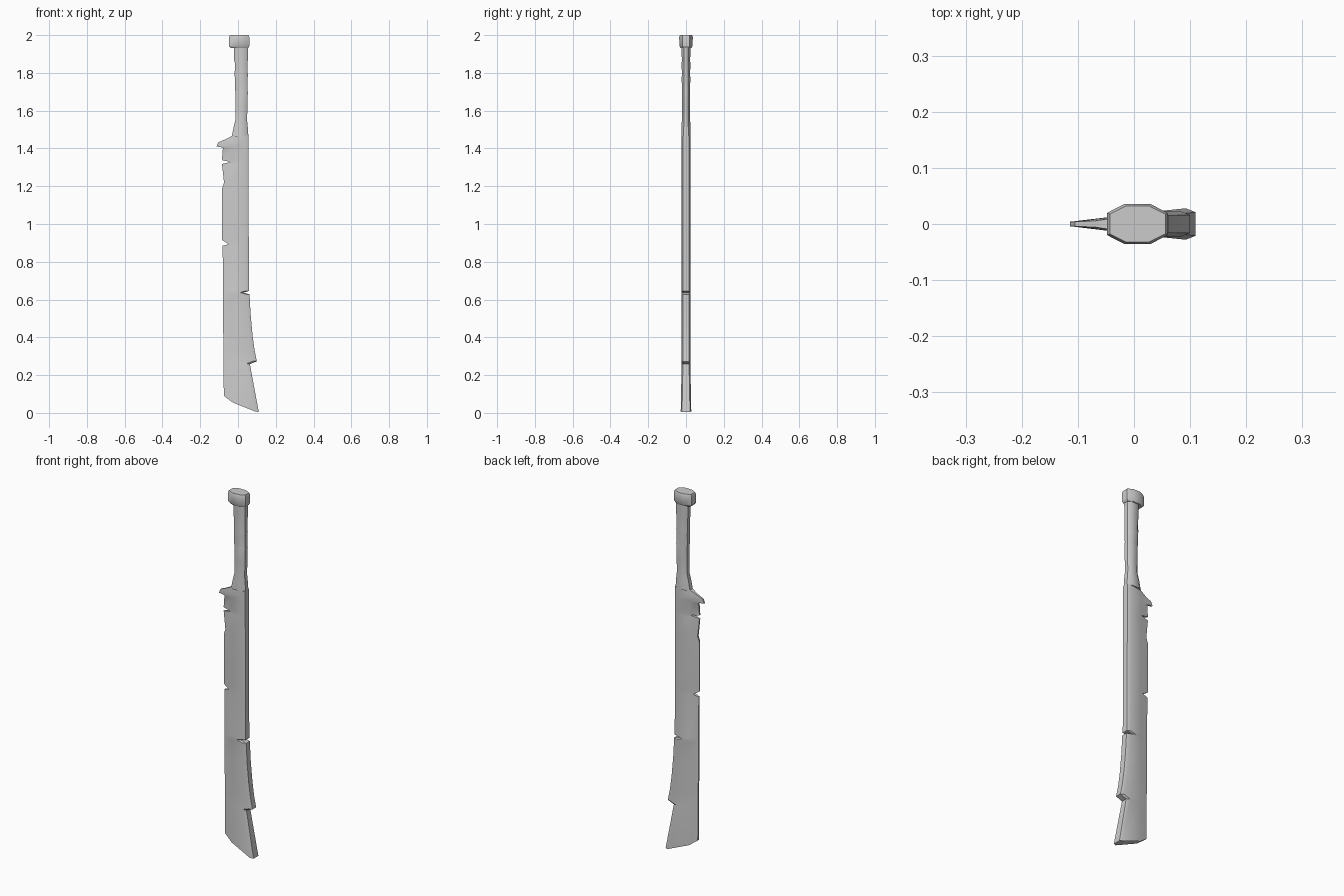
import bpy, bmesh, math

cube = bpy.data.objects.get("Cube")
if cube:
    bpy.data.objects.remove(cube, do_unlink=True)

grey = bpy.data.materials.new("plain grey")
grey.use_nodes = True
colour = (0.6, 0.6, 0.6, 1)
grey.diffuse_color = colour
grey.node_tree.nodes["Principled BSDF"].inputs["Base Color"].default_value = colour


def loft(name, rings, angle=30):
    """Skin a list of closed rings and cap both ends."""
    bm = bmesh.new()
    loops = [[bm.verts.new(p) for p in ring] for ring in rings]
    n = len(loops[0])
    for a, b in zip(loops, loops[1:]):
        for i in range(n):
            j = (i + 1) % n
            bm.faces.new((a[i], a[j], b[j], b[i]))
    bm.faces.new(loops[0][::-1])
    bm.faces.new(loops[-1])
    bmesh.ops.recalc_face_normals(bm, faces=bm.faces)
    mesh = bpy.data.meshes.new(name)
    bm.to_mesh(mesh)
    bm.free()
    mesh.materials.append(grey)
    obj = bpy.data.objects.new(name, mesh)
    bpy.context.collection.objects.link(obj)
    bpy.ops.object.select_all(action='DESELECT')
    obj.select_set(True)
    bpy.context.view_layer.objects.active = obj
    bpy.ops.object.shade_smooth_by_angle(angle=math.radians(angle))
    return obj


def blade_ring(xl, zl, xr, zr, sag=0.0, spine=0.023):
    """Wedge section: thin cutting edge at xl, chamfered spine at xr."""
    mid = max(-0.03, xl + 0.012)
    cols = [(xl, 0.004 + max(0, xl + 0.08) * 0.15), (mid, 0.014),
            (xr - 0.018, spine), (xr, spine - 0.007)]
    side = []
    for x, y in cols:
        f = (x - xl) / (xr - xl)
        side.append((x, y, zl + (zr - zl) * f - 4 * sag * f * (1 - f)))
    return [(x, -y, z) for x, y, z in side] + [(x, y, z) for x, y, z in side[::-1]]


# Blade: slanted tip, spine barb, nicks in both edges, hooked guard
blade_rows = [
    (-0.075, 0.09, 0.11, 0.005, 0.018, 0.028),
    (-0.077, 0.28, 0.063, 0.258),
    (-0.077, 0.29, 0.10, 0.273),
    (-0.077, 0.34, 0.088, 0.33),
    (-0.078, 0.41, 0.077, 0.41),
    (-0.079, 0.52, 0.067, 0.52),
    (-0.08, 0.625, 0.061, 0.628),
    (-0.08, 0.637, 0.028, 0.637),
    (-0.08, 0.65, 0.058, 0.645),
    (-0.081, 0.885, 0.057, 0.88),
    (-0.05, 0.893, 0.057, 0.893),
    (-0.084, 0.915, 0.057, 0.91),
    (-0.084, 1.19, 0.056, 1.19),
    (-0.074, 1.22, 0.056, 1.22),
    (-0.085, 1.318, 0.055, 1.318),
    (-0.038, 1.328, 0.055, 1.328),
    (-0.085, 1.338, 0.055, 1.338),
    (-0.08, 1.405, 0.055, 1.405),
    (-0.114, 1.41, 0.055, 1.412),
    (-0.105, 1.432, 0.055, 1.432),
    (-0.07, 1.447, 0.055, 1.447),
    (-0.033, 1.466, 0.055, 1.466),
]
loft("blade", [blade_ring(*row) for row in blade_rows])


def octagon(x0, x1, y, z, cx=0.55, cy=0.5):
    """Eight-sided section; cx and cy set the length of the flats."""
    c, h = (x0 + x1) / 2, (x1 - x0) / 2
    pts = [(h, -y * cy), (h, y * cy), (h * cx, y), (-h * cx, y)]
    pts += [(-a, -b) for a, b in pts]
    return [(c + a, b, z) for a, b in pts]


# Grip: flared foot and a slightly uneven wrapped handle
grip_rows = [
    (-0.033, 0.055, 0.025, 1.464), (-0.024, 0.052, 0.024, 1.51),
    (-0.014, 0.048, 0.022, 1.55), (-0.013, 0.05, 0.021, 1.62),
    (-0.013, 0.052, 0.022, 1.70), (-0.017, 0.05, 0.02, 1.712),
    (-0.015, 0.051, 0.024, 1.77), (-0.018, 0.052, 0.022, 1.785),
    (-0.016, 0.05, 0.023, 1.85), (-0.02, 0.052, 0.022, 1.865),
    (-0.02, 0.052, 0.024, 1.945),
]
loft("grip", [octagon(*row) for row in grip_rows], 40)

# Pommel: bevelled eight-sided cap
pommel_rows = [(-0.04, 0.054, 0.029, 1.932), (-0.048, 0.06, 0.035, 1.942),
               (-0.048, 0.06, 0.036, 1.988), (-0.043, 0.056, 0.032, 2.0)]
loft("pommel", [octagon(*row, 0.42, 0.55) for row in pommel_rows])
